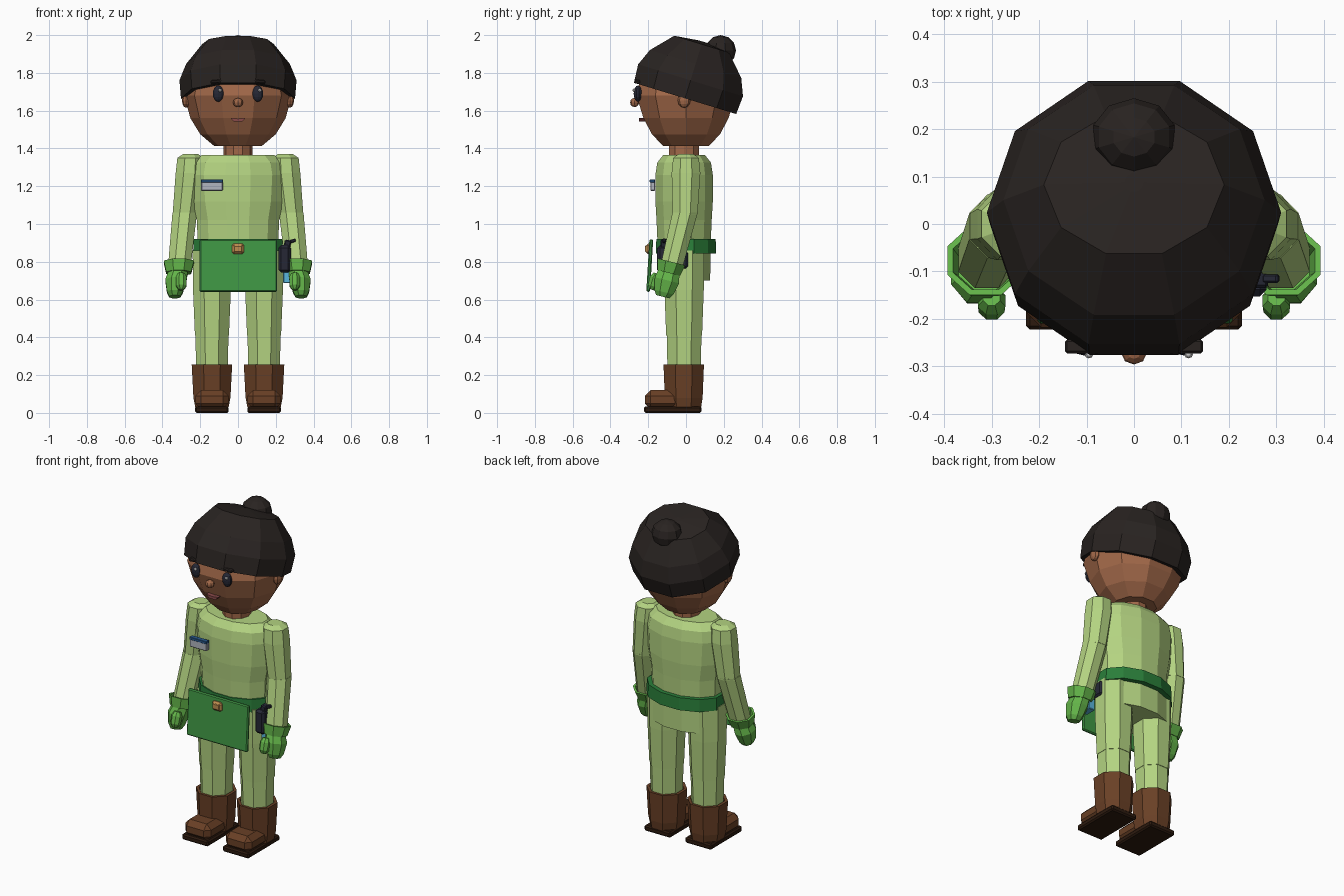
import bpy, bmesh, math
from mathutils import Matrix, Vector

if "Cube" in bpy.data.objects:
    bpy.data.objects.remove(bpy.data.objects["Cube"])

mats = {}
def paint(ob, name, rgb):
    if name not in mats:
        m = bpy.data.materials.new(name)
        m.diffuse_color = (*[(c / 255) ** 2.2 for c in rgb], 1)
        m.use_nodes = True
        m.node_tree.nodes["Principled BSDF"].inputs["Base Color"].default_value = m.diffuse_color
        mats[name] = m
    ob.data.materials.append(mats[name])

COL = dict(suit=(178, 210, 128), skin=(160, 104, 74), hair=(45, 40, 38), belt=(46, 125, 60),
           apron=(66, 150, 70), glove=(100, 180, 75), boot=(105, 66, 42), sole=(48, 32, 22),
           dark=(42, 44, 56), brass=(190, 140, 80), white=(235, 235, 235), grey=(175, 180, 190),
           blue=(45, 90, 140), cloth=(90, 180, 220), lip=(135, 75, 75))

def finish(name, bm, color, mat=None, bevel=0):
    bmesh.ops.recalc_face_normals(bm, faces=bm.faces)
    if mat:
        bmesh.ops.transform(bm, matrix=mat, verts=bm.verts)
    me = bpy.data.meshes.new(name)
    bm.to_mesh(me)
    bm.free()
    ob = bpy.data.objects.new(name, me)
    bpy.context.collection.objects.link(ob)
    if bevel:
        b = ob.modifiers.new("bevel", 'BEVEL')
        b.width, b.segments = bevel, 1
    paint(ob, color, COL[color])
    return ob

def loft(name, rings, color, n=8, phase=0.5, mat=None):
    """Stack of polygon rings (cx, cy, z, half width x, half width y)."""
    bm = bmesh.new()
    ang = [(k + phase) * 2 * math.pi / n for k in range(n)]
    mx = max(abs(math.cos(a)) for a in ang)
    my = max(abs(math.sin(a)) for a in ang)
    loops = [[bm.verts.new((cx + rx * math.cos(a) / mx, cy + ry * math.sin(a) / my, z)) for a in ang]
             for cx, cy, z, rx, ry in rings]
    for a, b in zip(loops, loops[1:]):
        for k in range(n):
            bm.faces.new((a[k], a[(k + 1) % n], b[(k + 1) % n], b[k]))
    bm.faces.new(loops[0])
    bm.faces.new(loops[-1])
    return finish(name, bm, color, mat)

def box(name, loc, size, color, bevel=0.006, rx=0, ry=0):
    bm = bmesh.new()
    bmesh.ops.create_cube(bm, size=1)
    bmesh.ops.scale(bm, vec=size, verts=bm.verts)
    m = Matrix.Translation(loc) @ Matrix.Rotation(rx, 4, 'X') @ Matrix.Rotation(ry, 4, 'Y')
    return finish(name, bm, color, m, bevel)

def ball(name, loc, radii, color, u=8, v=6):
    bm = bmesh.new()
    bmesh.ops.create_uvsphere(bm, u_segments=u, v_segments=v, radius=1)
    bmesh.ops.scale(bm, vec=radii, verts=bm.verts)
    return finish(name, bm, color, Matrix.Translation(loc))

def tilt(loc, deg):
    return Matrix.Translation(loc) @ Matrix.Rotation(math.radians(deg), 4, 'X')

# Head, neck and hair
loft("head", [(0, 0, 1.412, .125, .12), (0, 0, 1.475, .2, .18), (0, 0, 1.56, .252, .225),
              (0, 0, 1.68, .285, .262), (0, 0, 1.80, .25, .235), (0, 0, 1.88, .15, .14)], 'skin', 10, 0)
loft("neck", [(0, -.01, 1.34, .078, .08), (0, -.01, 1.45, .078, .08)], 'skin', 10, 0)
loft("hair_cap", [(0, 0, 0, .302, .283), (0, 0, .1, .31, .29), (0, 0, .19, .275, .253),
                  (0, 0, .3, .19, .152), (0, 0, .315, .02, .02)], 'hair', 10, 0, tilt((0, -.005, 1.665), -17))
ball("hair_bun", (0, .183, 1.918), (.09, .082, .082), 'hair', 10, 6)

# Face
ball("nose", (0, -.272, 1.643), (.027, .024, .024), 'skin')
bm = bmesh.new()
lip = bm.faces.new([bm.verts.new((x, -.25, z)) for x, z in
                    ((-.04, 1.562), (0, 1.557), (.04, 1.562), (.022, 1.542), (-.022, 1.542))])
ext = bmesh.ops.extrude_face_region(bm, geom=[lip])
bmesh.ops.translate(bm, vec=(0, .05, 0), verts=[e for e in ext['geom'] if isinstance(e, bmesh.types.BMVert)])
finish("mouth", bm, 'lip')
for s in (-1, 1):
    ball("eye", (s * .105, -.255, 1.69), (.03, .022, .043), 'dark', 10, 8)
    ball("eye_glint", (s * .105 + .01, -.275, 1.708), (.009, .008, .009), 'white')
    box("eyebrow", (s * .108, -.258, 1.755), (.075, .03, .018), 'hair', .005, ry=s * .1)
    ball("ear", (s * .275, -.01, 1.655), (.022, .034, .04), 'skin')

# Torso and pelvis
loft("torso", [(0, -.01, .88, .212, .14), (0, -.01, 1.02, .218, .146), (0, -.01, 1.12, .238, .152),
               (0, -.01, 1.26, .248, .152), (0, -.01, 1.325, .235, .142),
               (0, -.01, 1.366, .19, .11)], 'suit', 12)
loft("pelvis", [(0, -.01, .70, .228, .138), (0, -.01, .90, .222, .14)], 'suit', 12)
loft("belt", [(0, 0, .845, .238, .16), (0, 0, .92, .234, .157)], 'belt', 12)

# Apron, buckle and chest badge
box("apron", (.002, -.192, .78), (.41, .02, .278), 'apron', .006, rx=-.06)
box("buckle", (0, -.197, .868), (.065, .03, .055), 'brass', .01)
box("buckle_face", (0, -.213, .868), (.042, .006, .034), 'brass', .003)
box("badge", (-.138, -.176, 1.2), (.115, .026, .05), 'grey', .004)
box("badge_strip", (-.138, -.178, 1.228), (.117, .028, .016), 'blue', .002)

# Radio and cloth on the hip
box("radio", (.247, -.115, .815), (.065, .075, .145), 'dark', .014)
box("radio_neck", (.262, -.115, .895), (.035, .04, .04), 'dark', .006, ry=.2)
box("radio_aerial", (.288, -.115, .91), (.035, .018, .018), 'dark', .004, ry=-.3)
box("radio_clip", (.235, -.04, .81), (.03, .1, .09), 'dark', .01)
box("cloth", (.262, -.085, .722), (.045, .07, .07), 'cloth', .004)

for s in (-1, 1):
    # Arm: rounded shoulder, elbow, forearm swinging forward
    loft("upper_arm", [(s * .25, 0, 1.37, .04, .04), (s * .253, 0, 1.35, .068, .068),
                       (s * .258, 0, 1.27, .072, .076), (s * .282, -.005, 1.05, .064, .066)], 'suit')
    loft("forearm", [(s * .282, -.005, 1.06, .065, .067), (s * .31, -.075, .78, .06, .06)], 'suit')
    # Glove: flared hollow cuff, mitten and thumb
    glove = tilt((s * .314, -.083, .775), -14)
    loft("glove_cuff", [(0, 0, -.035, .066, .062), (-s * .001, 0, .025, .08, .075),
                        (-s * .001, 0, .025, .068, .063), (0, 0, -.02, .056, .052)], 'glove', 8, .5, glove)
    loft("glove_hand", [(s * .02, 0, -.165, .03, .036), (s * .02, 0, -.14, .042, .052),
                        (s * .015, 0, -.075, .056, .066), (0, 0, -.02, .05, .055)], 'glove', 8, .5, glove)
    loft("glove_thumb", [(0, 0, -.045, .014, .014), (0, 0, -.025, .027, .027),
                         (0, 0, .02, .029, .03), (0, 0, .045, .018, .018)],
         'glove', 8, .5, tilt((s * .3, -.168, .695), -18))
    # Leg with knee seam
    x = s * .138
    loft("thigh", [(x, -.01, .86, .102, .106), (x, -.01, .65, .1, .104), (x, -.01, .41, .09, .095)], 'suit')
    loft("shin", [(x, -.01, .42, .088, .092), (x, -.01, .22, .083, .088)], 'suit')
    # Boot
    loft("boot_shaft", [(x, -.012, .03, .088, .092), (x, -.012, .08, .098, .1), (x, -.012, .255, .107, .107),
                        (x, -.012, .255, .09, .092), (x, -.012, .235, .085, .088)], 'boot')
    box("boot_foot", (x, -.09, .07), (.175, .255, .1), 'boot', .03)
    box("boot_sole", (x, -.07, .0175), (.178, .305, .035), 'sole', .008)
